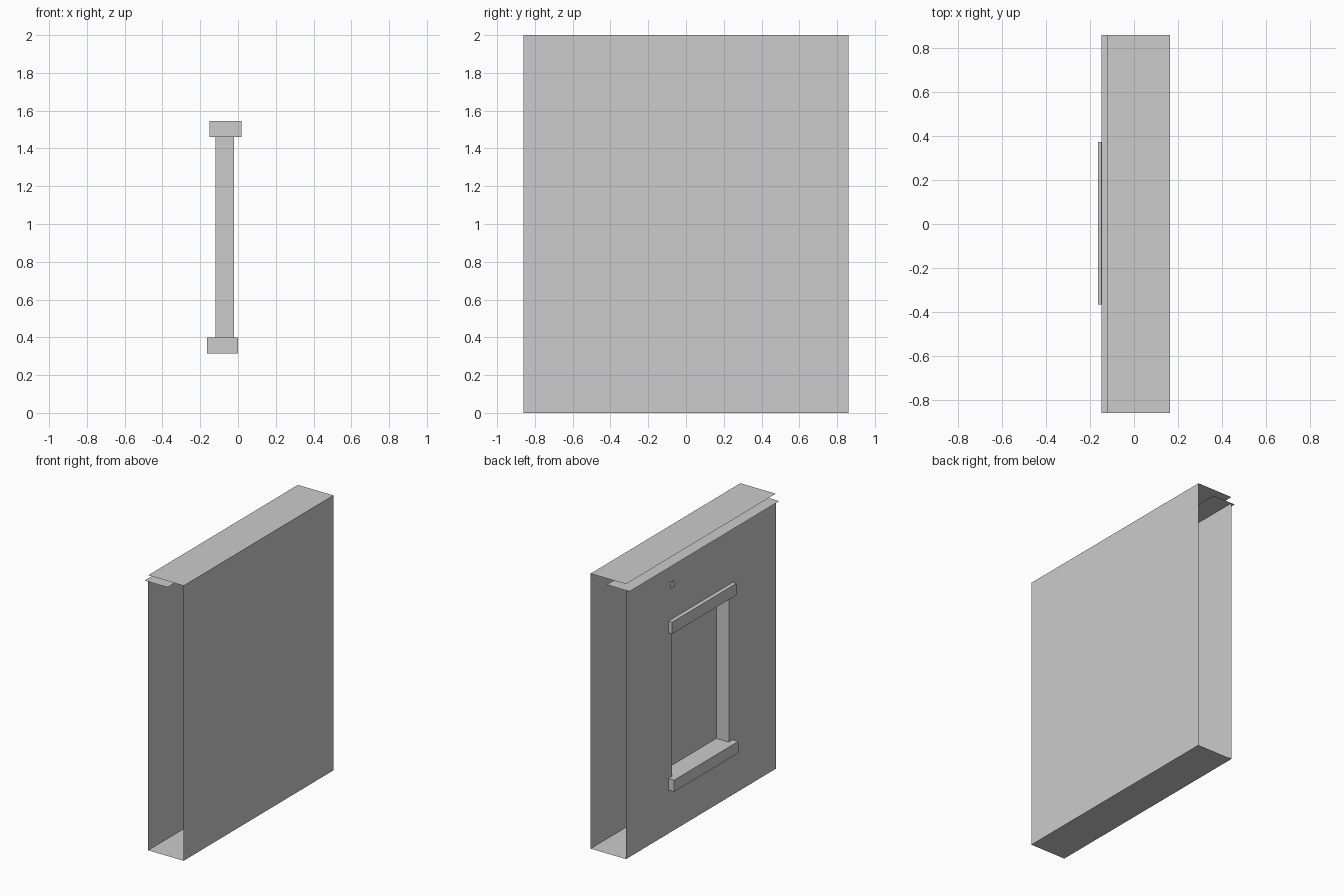
import bpy
import bmesh
from mathutils import Matrix

if "Cube" in bpy.data.objects:
    bpy.data.objects.remove(bpy.data.objects["Cube"])


def sheets(name, quads):
    """Object made of thin four-sided sheets, welded at shared corners."""
    bm = bmesh.new()
    for quad in quads:
        bm.faces.new([bm.verts.new(p) for p in quad])
    bmesh.ops.remove_doubles(bm, verts=bm.verts, dist=0.0005)
    mesh = bpy.data.meshes.new(name)
    bm.to_mesh(mesh)
    bm.free()
    ob = bpy.data.objects.new(name, mesh)
    bpy.context.collection.objects.link(ob)
    return ob


def upright(x, y0, y1, z0, z1):
    """Sheet facing -x."""
    return [(x, y1, z0), (x, y0, z0), (x, y0, z1), (x, y1, z1)][::-1]


def level(z, x0, x1):
    """Full-length horizontal sheet facing up."""
    return [(x0, -L, z), (x1, -L, z), (x1, L, z), (x0, L, z)]


def block(name, x0, x1, y0, y1, z0, z1):
    bm = bmesh.new()
    size = Matrix.Diagonal((x1 - x0, y1 - y0, z1 - z0, 1))
    middle = Matrix.Translation(((x0 + x1) / 2, (y0 + y1) / 2, (z0 + z1) / 2))
    bmesh.ops.create_cube(bm, size=1, matrix=middle @ size)
    mesh = bpy.data.meshes.new(name)
    bm.to_mesh(mesh)
    bm.free()
    ob = bpy.data.objects.new(name, mesh)
    bpy.context.collection.objects.link(ob)
    return ob


L = 0.86                      # half length of the wall
OUT, BACK = -0.12, 0.165      # window wall and plain wall
WALL_TOP = 1.954
PANE = -0.02
Y0, Y1, Z0, Z1 = -0.32, 0.33, 0.40, 1.46   # window opening

# Plain wall, floor and roof: the ends stay open
sheets("plain_wall", [upright(BACK, -L, L, 0, 2)[::-1]])
sheets("floor", [level(0, OUT, BACK)[::-1]])
sheets("roof", [level(2, OUT, BACK)])

# Window wall around the opening
sheets("window_wall", [
    upright(OUT, -L, Y0, 0, WALL_TOP),
    upright(OUT, Y1, L, 0, WALL_TOP),
    upright(OUT, Y0, Y1, 0, Z0),
    upright(OUT, Y0, Y1, Z1, WALL_TOP),
])

# Window recess: two jambs and the pane
jambs = [[(OUT, y, Z0), (PANE, y, Z0), (PANE, y, Z1), (OUT, y, Z1)]
         for y in (Y0, Y1)]
sheets("window_recess", jambs + [upright(PANE, Y0, Y1, Z0, Z1)])

# Cornice strip under the roof
sheets("cornice", [level(WALL_TOP, -0.148, 0.035)])

# Lintel and sill
block("lintel", -0.15, 0.018, -0.366, 0.373, 1.46, 1.545)
block("sill", -0.165, 0.0, -0.366, 0.373, 0.315, 0.40)

# Small tilted plate on the wall above the lintel
sheets("wall_plate", [[(-0.134, 0.37, 1.78), (-0.134, 0.32, 1.78),
                       (-0.126, 0.32, 1.825), (-0.126, 0.37, 1.825)]])
